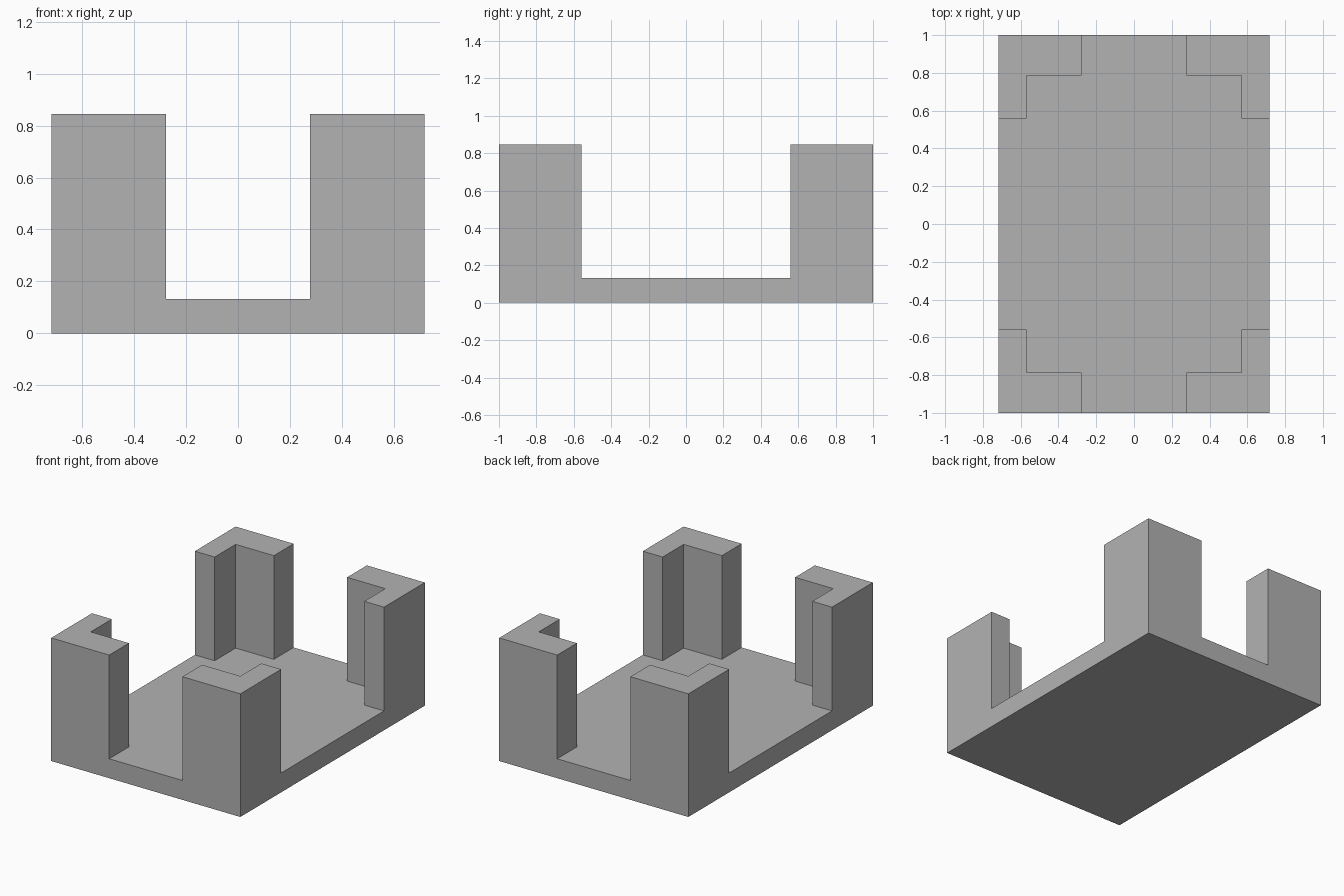
import bpy
import bmesh

cube = bpy.data.objects.get("Cube")
if cube:
    bpy.data.objects.remove(cube, do_unlink=True)

# Overall sizes
HALF_X, HALF_Y = 0.718, 1.0
BASE_TOP, POST_TOP = 0.133, 0.845
GAP_X, GAP_Y = 0.278, 0.558        # half openings between the posts
INNER_X, INNER_Y = 0.568, 0.786    # inner wall faces of the posts

grey = bpy.data.materials.new("plain grey")
grey.use_nodes = True
colour = (0.448, 0.448, 0.448, 1.0)
grey.diffuse_color = colour
grey.node_tree.nodes["Principled BSDF"].inputs["Base Color"].default_value = colour


def prism(name, outline, bottom, top):
    """Extrude a flat outline straight up into a closed solid."""
    bm = bmesh.new()
    face = bm.faces.new([bm.verts.new((x, y, bottom)) for x, y in outline])
    result = bmesh.ops.extrude_face_region(bm, geom=[face], use_keep_orig=True)
    raised = [v for v in result["geom"] if isinstance(v, bmesh.types.BMVert)]
    bmesh.ops.translate(bm, verts=raised, vec=(0, 0, top - bottom))
    bmesh.ops.recalc_face_normals(bm, faces=bm.faces)
    mesh = bpy.data.meshes.new(name)
    bm.to_mesh(mesh)
    bm.free()
    mesh.materials.append(grey)
    obj = bpy.data.objects.new(name, mesh)
    bpy.context.collection.objects.link(obj)
    return obj


# Flat base plate
prism("base_plate", [(-HALF_X, -HALF_Y), (HALF_X, -HALF_Y),
                     (HALF_X, HALF_Y), (-HALF_X, HALF_Y)], 0, BASE_TOP)

# L-shaped post on each corner, mirrored from one outline
corner = [(HALF_X, HALF_Y), (GAP_X, HALF_Y), (GAP_X, INNER_Y),
          (INNER_X, INNER_Y), (INNER_X, GAP_Y), (HALF_X, GAP_Y)]
for side, sx in (("left", 1), ("right", -1)):
    for end, sy in (("front", -1), ("back", 1)):
        prism(f"{end}_{side}_corner_post",
              [(x * sx, y * sy) for x, y in corner], BASE_TOP, POST_TOP)
